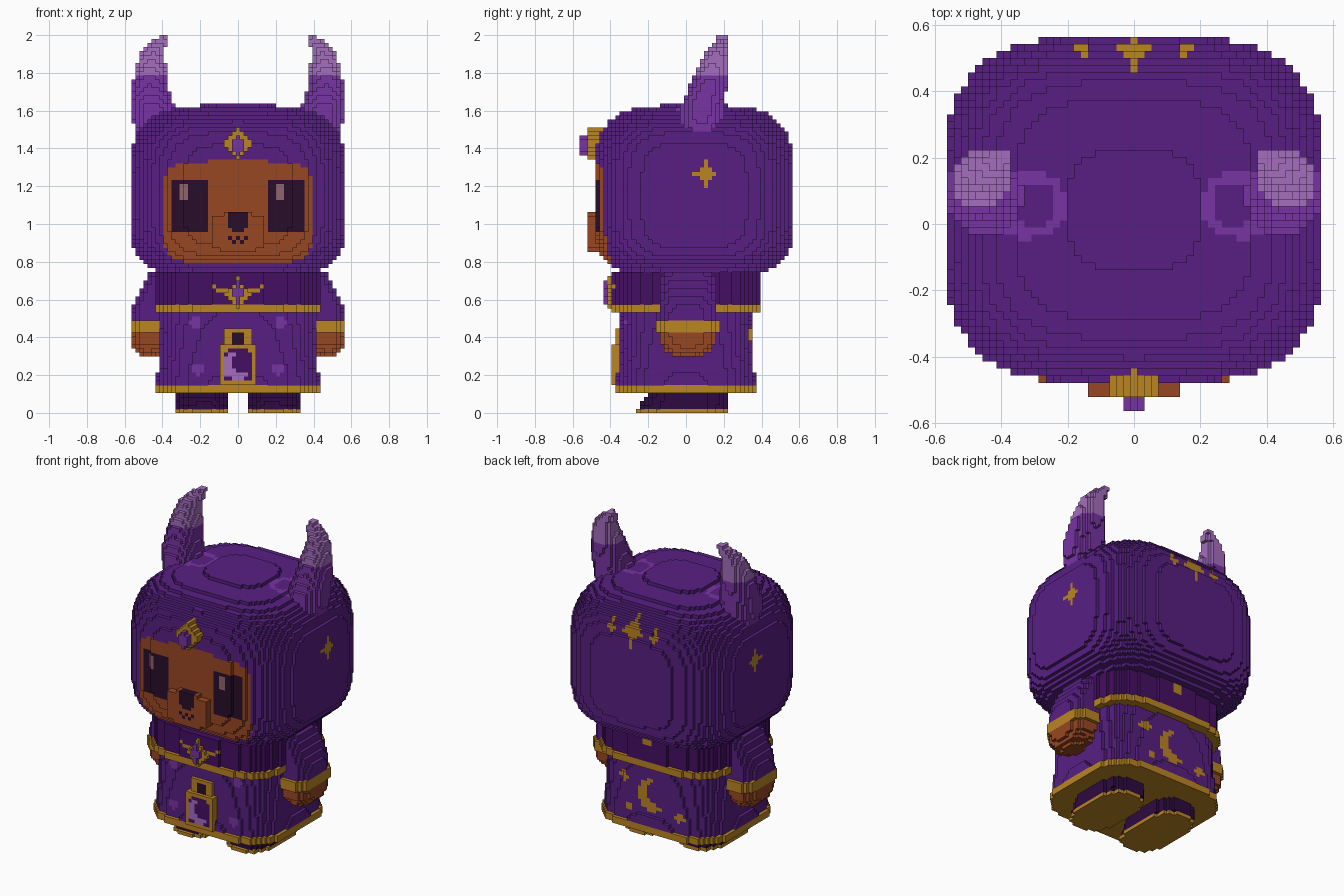
import bpy, bmesh
from math import floor, hypot
from mathutils import Vector

S = 1 / 47  # size of one block

cube = bpy.data.objects.get("Cube")
if cube:
    bpy.data.objects.remove(cube, do_unlink=True)


# Palette, given in sRGB and converted to linear
def make_material(name, rgb):
    m = bpy.data.materials.new(name)
    lin = [((c / 255 + 0.055) / 1.055) ** 2.4 for c in rgb]
    m.diffuse_color = (*lin, 1)
    m.use_nodes = True
    bsdf = next(n for n in m.node_tree.nodes if n.type == 'BSDF_PRINCIPLED')
    bsdf.inputs["Base Color"].default_value = (*lin, 1)
    return m


PURPLE = make_material("hood purple", (88, 31, 131))
DARK = make_material("cape dark purple", (69, 14, 98))
SHOE = make_material("shoe plum", (46, 10, 64))
VIOLET = make_material("horn violet", (119, 51, 162))
LILAC = make_material("pale lilac", (164, 109, 190))
GOLD = make_material("gold", (187, 133, 35))
FUR = make_material("brown fur", (152, 71, 35))
EYE = make_material("eye black", (40, 13, 42))
SHINE = make_material("eye shine", (145, 100, 110))


def build(name, lo, hi, inside, paint):
    """Make one part from blocks; paint is a material or a rule giving one."""
    rng = [range(floor(a / S) - 1, floor(b / S) + 2) for a, b in zip(lo, hi)]
    cells = {}
    for i in rng[0]:
        for j in rng[1]:
            for k in rng[2]:
                p = (i * S, j * S, (k + 0.5) * S)
                if k >= 0 and inside(*p):
                    cells[i, j, k] = p
    bm, verts, mats = bmesh.new(), {}, []
    for c, p in cells.items():
        mat = None
        for axis in range(3):
            for sign in (-1, 1):
                n = list(c)
                n[axis] += sign
                if tuple(n) in cells:
                    continue
                if mat is None:
                    mat = paint(*p) if callable(paint) else paint
                    if mat not in mats:
                        mats.append(mat)
                quad = []
                for a, b in ((-1, -1), (1, -1), (1, 1), (-1, 1))[::sign]:
                    d = [0, 0, 0]
                    d[axis], d[(axis + 1) % 3], d[(axis + 2) % 3] = sign, a, b
                    key = tuple(2 * q + e for q, e in zip(c, d))
                    if key not in verts:
                        x, y, z = key
                        verts[key] = bm.verts.new(Vector((x, y, z + 1)) * S / 2)
                    quad.append(verts[key])
                bm.faces.new(quad).material_index = mats.index(mat)
    mesh = bpy.data.meshes.new(name)
    bm.to_mesh(mesh)
    bm.free()
    for m in mats:
        mesh.materials.append(m)
    ob = bpy.data.objects.new(name, mesh)
    bpy.context.collection.objects.link(ob)


# Shape rules
def oval(u, v, a, b, n=3.5):
    return abs(u / a) ** n + abs(v / b) ** n < 1


def star(u, v, r):
    return abs(u) ** 0.6 + abs(v) ** 0.6 < r ** 0.6


def moon(u, v, r):
    return hypot(u, v) < r and hypot(u - r * 0.5, v - r * 0.25) > r * 0.8


def lerp(a, b, t):
    return a + (b - a) * t


# Head with painted face, stars and horn rings
def head(x, y, z):
    n = 3.7 if z > 1.18 else 5
    ring = abs(x / 0.572) ** 3.5 + abs((y - 0.0425) / 0.525) ** 3.5
    return ring ** (n / 3.5) + abs((z - 1.18) / 0.45) ** n < 1


def head_paint(x, y, z):
    ax = abs(x)
    if y < -0.2 and oval(x, z - 1.06, 0.39, 0.27, 6):
        if oval(ax - 0.255, z - 1.095, 0.1, 0.145, 5):
            shine = abs(x + 0.288) < 0.027 or abs(x - 0.225) < 0.027
            return SHINE if shine and 1.135 < z < 1.215 else EYE
        return FUR
    if y > 0.2 and (star(x, z - 1.46, 0.1) or star(ax - 0.15, z - 1.465, 0.05)):
        return GOLD
    if ax > 0.48 and star(y - 0.105, z - 1.27, 0.085):
        return GOLD
    if z > 1.5 and oval(ax - 0.33, y - 0.06, 0.13, 0.105, 2) \
            and not oval(ax - 0.3, y - 0.06, 0.065, 0.065, 2):
        return VIOLET
    return PURPLE


build("head", (-.57, -.5, .7), (.57, .57, 1.64), head, head_paint)


# Raised frame around the face
def face_frame(x, y, z):
    return (y < -0.2 and oval(x, z - 1.06, 0.42, 0.295, 6)
            and not oval(x, z - 1.06, 0.38, 0.26, 6)
            and head(x, y + 2 * S, z) and not head(x, y + 0.08, z))


build("face_frame", (-.44, -.54, .74), (.44, -.2, 1.38), face_frame, GOLD)


# Snout with nose and mouth
def snout_paint(x, y, z):
    ax = abs(x)
    nose = 0.95 < z < 1.06 and ax < min(0.055, (z - 0.945) * 0.9 + 0.008)
    mouth = (0.9 < z < 0.915 and 0.01 < ax < 0.04) or (
        0.915 < z < 0.94 and (ax < 0.01 or 0.035 < ax < 0.06))
    return EYE if nose or mouth else FUR


build("snout", (-.15, -.52, .85), (.15, -.4, 1.06),
      lambda x, y, z: -.525 < y < -.4 and oval(x, z - .955, .145, .1, 4), snout_paint)

# Forehead ornament
build("forehead_setting", (-.1, -.53, 1.33), (.1, -.42, 1.52),
      lambda x, y, z: -.525 < y < -.4 and (abs(x) + abs(z - 1.425) < .085),
      GOLD)
build("forehead_gem", (-.05, -.57, 1.35), (.05, -.5, 1.48),
      lambda x, y, z: -.57 < y < -.5 and abs(x) + abs(z - 1.415) * .7 < .04, VIOLET)

# Curved horns: height, x, y, radius
HORN = [(1.46, .44, .08, .09), (1.55, .435, .08, .125), (1.63, .45, .085, .115),
        (1.72, .465, .115, .1), (1.8, .46, .135, .088), (1.9, .457, .163, .06),
        (1.95, .425, .182, .046), (2.0, .39, .2, .022)]


def horn(x, y, z):
    for a, b in zip(HORN, HORN[1:]):
        if a[0] <= z < b[0]:
            t = (z - a[0]) / (b[0] - a[0])
            cx, cy, r = (lerp(a[i], b[i], t) for i in (1, 2, 3))
            return hypot(x - cx, y - cy) < r
    return False


# Robe with hem, dots and back motifs
def robe(x, y, z):
    t = z / 0.55
    if z < 0.15:
        return z > 0.11 and oval(x, y, 0.445, 0.38)
    return z < 0.56 and oval(x, y, lerp(.435, .41, t), lerp(.375, .34, t))


def robe_paint(x, y, z):
    if z < 0.15:
        return GOLD
    ax = abs(x)
    if y < -0.1 and (hypot(ax - .23, z - .48) < .032 or hypot(ax - .215, z - .23) < .03):
        return VIOLET
    if y > 0.1 and (moon(-x, z - .34, .1) or star(x - .2, z - .42, .06)
                    or star(x - .16, z - .23, .05) or star(x + .2, z - .25, .06)):
        return GOLD
    return PURPLE


build("robe", (-.45, -.39, .1), (.45, .39, .56), robe, robe_paint)
build("robe_front_strips", (-.2, -.42, .14), (.2, -.3, .36),
      lambda x, y, z: .155 < abs(x) < .185 and y < -.2 and .14 < z < .36
      and robe(x, y + S, z) and not robe(x, y + .04, z), GOLD)


# Cape with gold edge
def cape(x, y, z):
    if z < 0.575:
        return z > 0.535 and oval(x, y, 0.445, 0.4)
    return z < 0.74 and oval(x, y, 0.435, 0.385)


def cape_paint(x, y, z):
    wing = y < -0.2 and 0.04 < abs(x) < 0.14 and abs(z - .62 - abs(x) * .33) < .012
    back_stud = y > 0.2 and abs(x) < 0.035 and z > 0.69
    return GOLD if z < 0.575 or wing or back_stud else DARK


build("cape", (-.45, -.41, .52), (.45, .41, .75), cape, cape_paint)
build("cape_setting", (-.1, -.42, .56), (.1, -.37, .74),
      lambda x, y, z: -.415 < y < -.36 and (abs(x) + abs(z - .63) < .075
                                           or abs(x) < .012 and .6 < z < .73), GOLD)
build("cape_gem", (-.05, -.45, .59), (.05, -.4, .69),
      lambda x, y, z: -.44 < y < -.4 and abs(x) + abs(z - .64) * .8 < .045, VIOLET)


# Lantern on the robe front
def lantern(x, y, z):
    base = -.4 < y < -.32 and oval(x, z - .255, .1, .115, 6)
    handle = -.375 < y < -.32 and abs(x) < .07 and .35 < z < .45
    return base or handle


def lantern_paint(x, y, z):
    if moon(x + .005, z - .25, .078):
        return LILAC
    if oval(x, z - .25, .075, .09, 4):
        return DARK
    return EYE if abs(x) < .03 and .365 < z < .42 else GOLD


build("lantern", (-.11, -.4, .12), (.11, -.32, .46), lantern, lantern_paint)

# Paired parts: horns, sleeves, cuffs, hands, shoes
for side, sx in (("left", 1), ("right", -1)):
    def pair(name, lo, hi, rule, paint):
        xs = sorted((lo[0] * sx, hi[0] * sx))
        build(f"{side}_{name}", (xs[0], *lo[1:]), (xs[1], *hi[1:]),
              lambda x, y, z: rule(x * sx, y, z), paint)

    pair("horn", (.3, -.06, 1.46), (.57, .24, 1.99), horn,
         lambda x, y, z: LILAC if z > 1.79 else VIOLET)
    pair("sleeve", (.3, -.16, .48), (.57, .18, .74),
         lambda x, y, z: .49 < z < .74 and oval(
             x - lerp(.47, .38, max(0, (z - .54) / .2) ** 1.3), y - .01, .092, .15, 3), PURPLE)
    pair("cuff", (.35, -.17, .42), (.57, .19, .5),
         lambda x, y, z: .425 < z < .495 and oval(x - .47, y - .01, .1, .168, 3), GOLD)
    pair("hand", (.36, -.16, .29), (.57, .18, .44),
         lambda x, y, z: z < .43 and abs((x - .47) / .095) ** 2.6
         + abs((y - .01) / .155) ** 2.6 + abs((z - .43) / .13) ** 2.6 < 1, FUR)
    pair("shoe", (.04, -.28, 0), (.35, .24, .13),
         lambda x, y, z: z < .12 and oval(
             x - .19, y + .023 - z * .3, .142, .247 - z * .3, 2.6),
         lambda x, y, z: GOLD if z < S else SHOE)
